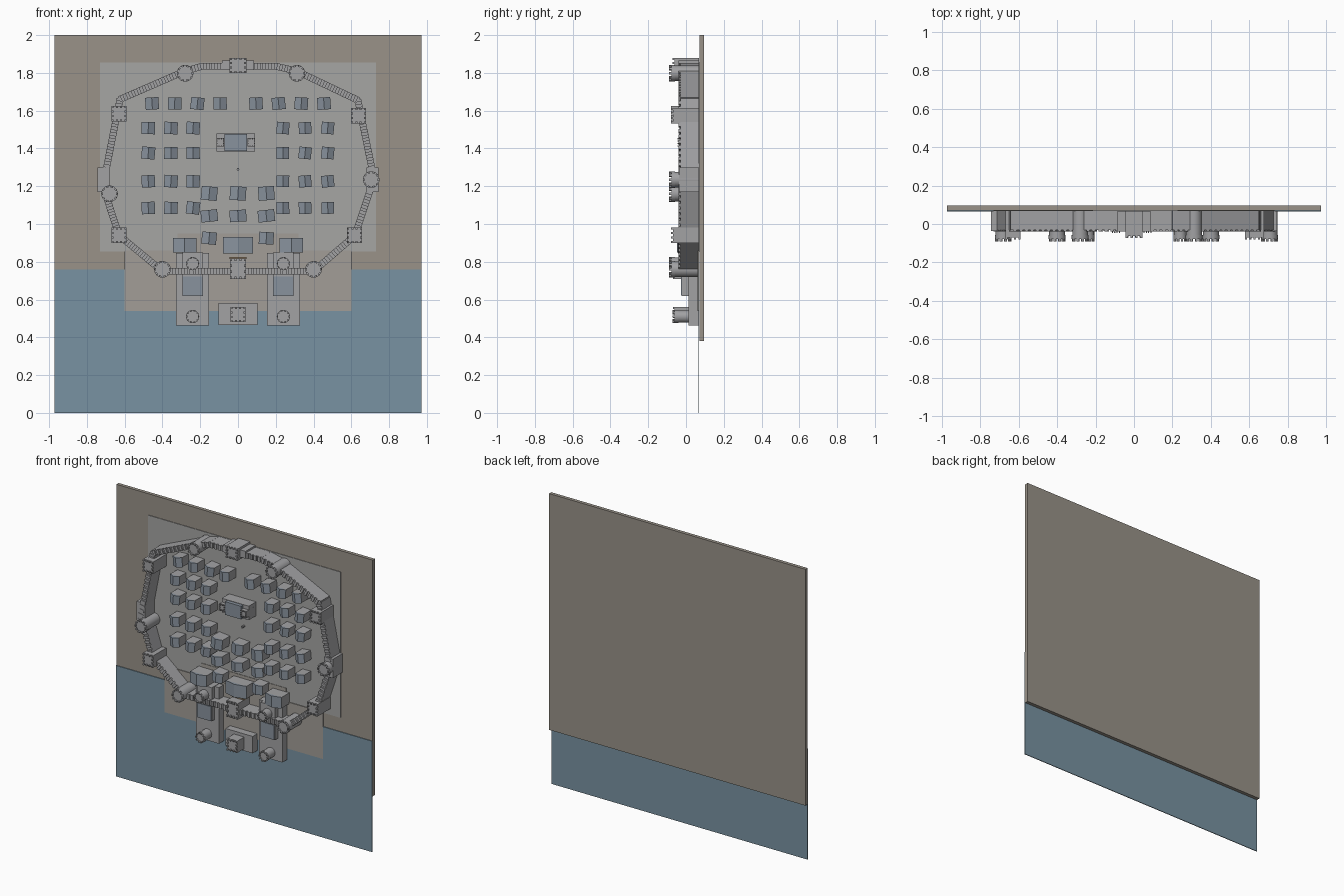
import bpy, bmesh, math, random
from mathutils import Matrix, Vector

if "Cube" in bpy.data.objects:
    bpy.data.objects.remove(bpy.data.objects["Cube"])

random.seed(4)
G = 0.068  # ground surface; heights rise toward -y


def mat(name, c):
    m = bpy.data.materials.new(name)
    m.diffuse_color = (*c, 1)
    m.use_nodes = True
    m.node_tree.nodes["Principled BSDF"].inputs["Base Color"].default_value = m.diffuse_color
    return m


EARTH = mat("earth", (0.32, 0.29, 0.25))
WATER = mat("water", (0.19, 0.29, 0.36))
PAVING = mat("paving", (0.38, 0.38, 0.37))
STONE = mat("stone", (0.36, 0.36, 0.37))
QUAY = mat("quay_stone", (0.36, 0.34, 0.31))
ROOF = mat("slate_roof", (0.25, 0.29, 0.34))
WOOD = mat("wood", (0.3, 0.22, 0.14))


class Part:
    """Collects primitives into one named object."""
    def __init__(self, name, material):
        self.name, self.material, self.bm = name, material, bmesh.new()

    def box(self, x, z, w, h, y0, y1, a=0):
        m = (Matrix.Translation((x, (y0 + y1) / 2, z)) @ Matrix.Rotation(a, 4, 'Y')
             @ Matrix.Diagonal((w, abs(y1 - y0), h, 1)))
        bmesh.ops.create_cube(self.bm, size=1, matrix=m)

    def cyl(self, x, z, r, y0, y1, n=24):
        m = Matrix.Translation((x, (y0 + y1) / 2, z)) @ Matrix.Rotation(math.pi / 2, 4, 'X')
        bmesh.ops.create_cone(self.bm, cap_ends=True, segments=n, radius1=r, radius2=r,
                              depth=abs(y1 - y0), matrix=m)

    def gable(self, x, z, w, h, y0, y1, a=0):
        m = Matrix.Translation((x, 0, z)) @ Matrix.Rotation(a, 4, 'Y')
        p = [self.bm.verts.new(m @ Vector(c)) for s in (-h / 2, h / 2)
             for c in ((-w / 2, y0, s), (w / 2, y0, s), (0, y1, s))]
        for f in ((0, 1, 2), (3, 5, 4), (0, 3, 4, 1), (1, 4, 5, 2), (2, 5, 3, 0)):
            self.bm.faces.new([p[i] for i in f])

    def done(self):
        bmesh.ops.recalc_face_normals(self.bm, faces=self.bm.faces)
        me = bpy.data.meshes.new(self.name)
        self.bm.to_mesh(me)
        self.bm.free()
        ob = bpy.data.objects.new(self.name, me)
        me.materials.append(self.material)
        bpy.context.collection.objects.link(ob)


def slab(name, material, x0, x1, z0, z1, y0, y1):
    p = Part(name, material)
    p.box((x0 + x1) / 2, (z0 + z1) / 2, x1 - x0, z1 - z0, y0, y1)
    p.done()


# ground layers
slab("ground", EARTH, -0.972, 0.972, 0.38, 2.0, 0.071, 0.095)
slab("sea", WATER, -0.972, 0.972, 0.0, 0.76, 0.065, 0.07)
slab("town_paving", PAVING, -0.73, 0.73, 0.855, 1.855, 0.067, 0.072)
slab("quay", QUAY, -0.6, 0.6, 0.54, 0.86, 0.062, 0.07)
slab("market_square", QUAY, -0.32, 0.32, 0.85, 0.95, 0.064, 0.07)

# city wall with merlons
path = [(-0.4, 0.75), (-0.63, 0.94), (-0.715, 1.2), (-0.625, 1.66), (-0.28, 1.81),
        (-0.19, 1.835), (0.2, 1.835), (0.31, 1.81), (0.635, 1.655), (0.72, 1.24),
        (0.62, 0.94), (0.4, 0.75)]
wall, merlons = Part("city_wall", STONE), Part("wall_merlons", STONE)
for i, (x0, z0) in enumerate(path):
    x1, z1 = path[(i + 1) % len(path)]
    d = math.hypot(x1 - x0, z1 - z0)
    a = -math.atan2(z1 - z0, x1 - x0)
    wall.box((x0 + x1) / 2, (z0 + z1) / 2, d + 0.01, 0.036, G, -0.03, a)
    n = max(2, round(d / 0.031))
    for k in range(n):
        t = (k + 0.5) / n
        merlons.box(x0 + (x1 - x0) * t, z0 + (z1 - z0) * t, 0.017, 0.036, -0.029, -0.039, a)
wall.done()
merlons.done()

# towers
round_t, square_t = Part("round_towers", STONE), Part("square_towers", STONE)
crowns = Part("tower_merlons", STONE)


def round_tower(x, z, r, top):
    round_t.cyl(x, z, r * 0.93, G, top + 0.02)
    round_t.cyl(x, z, r, top + 0.02, top)
    for k in range(10):
        b = k * math.tau / 10
        crowns.box(x + 0.88 * r * math.cos(b), z + 0.88 * r * math.sin(b),
                   r * 0.2, r * 0.3, top + 0.001, top - 0.012, -b)


def square_tower(x, z, w, h, top):
    square_t.box(x, z, w, h, G, top)
    for i in range(4):
        for j in range(4):
            if i in (0, 3) or j in (0, 3):
                crowns.box(x + (i / 3 - 0.5) * w * 0.86, z + (j / 3 - 0.5) * h * 0.86,
                           w * 0.13, h * 0.13, top + 0.001, top - 0.01)


for x, z in [(-0.4, 0.76), (0.4, 0.76), (-0.68, 1.16), (0.705, 1.235), (-0.28, 1.798), (0.312, 1.798)]:
    round_tower(x, z, 0.044, -0.078)
for x, z in [(-0.63, 0.94), (0.617, 0.94), (-0.63, 1.583), (0.638, 1.573)]:
    square_tower(x, z, 0.078, 0.082, -0.07)
square_tower(0, 0.763, 0.086, 0.11, -0.058)
square_tower(0, 1.84, 0.088, 0.08, -0.062)
square_t.box(0, 1.84, 0.17, 0.05, G, -0.04)
for x in (-0.712, 0.712):
    square_t.box(x, 1.235, 0.066, 0.13, G, -0.036)

# harbour forts on both sides
forts, fort_roof = Part("harbour_forts", STONE), Part("fort_roofs", ROOF)
for s in (-1, 1):
    forts.box(s * 0.24, 0.655, 0.175, 0.385, G, 0.012)
    forts.box(s * 0.24, 0.735, 0.11, 0.23, G, -0.02)
    fort_roof.box(s * 0.24, 0.672, 0.105, 0.1, 0.01, -0.026)
    round_tower(s * 0.24, 0.51, 0.035, -0.06)
    round_tower(s * 0.24, 0.79, 0.035, -0.078)
forts.box(0, 0.523, 0.205, 0.116, G, 0.012)
square_tower(0, 0.52, 0.078, 0.08, -0.06)
forts.done()
fort_roof.done()

# gate door
slab("sea_gate_door", WOOD, -0.045, 0.045, 0.816, 0.826, 0.068, 0.0)

# houses
bodies, roofs = Part("house_walls", STONE), Part("house_roofs", ROOF)


def house(x, z, w=0.068, h=0.062, top=-0.03, wob=0.12):
    a = random.uniform(-wob, wob)
    top += random.uniform(-0.006, 0.006)
    bodies.box(x, z, w, h, G, top + 0.02, a)
    roofs.gable(x, z, w * 1.04, h * 1.04, top + 0.02, top, a)


for x in (0.095, 0.215, 0.335, 0.455):
    house(x, 1.638)
    house(-x, 1.638)
for z in (1.508, 1.376, 1.226, 1.085):
    for x in (0.238, 0.355, 0.475):
        house(x, z, 0.064, 0.06)
        house(-x, z)
for x in (-0.152, 0, 0.15):
    house(x, 1.162, 0.082, 0.07)
    house(x, 1.043, 0.085, 0.06)
for x in (-0.153, 0.15):
    house(x, 0.925, 0.075, 0.062)
for x, w, h in ((-0.282, 0.122, 0.075), (0, 0.155, 0.085), (0.282, 0.122, 0.075)):
    house(x, 0.887, w, h, -0.045, 0)

# central keep with two turrets
bodies.box(-0.012, 1.432, 0.205, 0.096, G, -0.012)
roofs.box(-0.012, 1.432, 0.12, 0.09, -0.011, -0.036)
bodies.done()
roofs.done()
for s in (-1, 1):
    square_tower(-0.012 + s * 0.082, 1.432, 0.042, 0.045, -0.036)

# well on the plaza
well = Part("plaza_well", STONE)
well.cyl(0, 1.29, 0.007, G, 0.04, 10)
well.done()

for p in (round_t, square_t, crowns):
    p.done()
ob = bpy.data.objects["round_towers"]
bpy.context.view_layer.objects.active = ob
ob.select_set(True)
bpy.ops.object.shade_smooth_by_angle()
